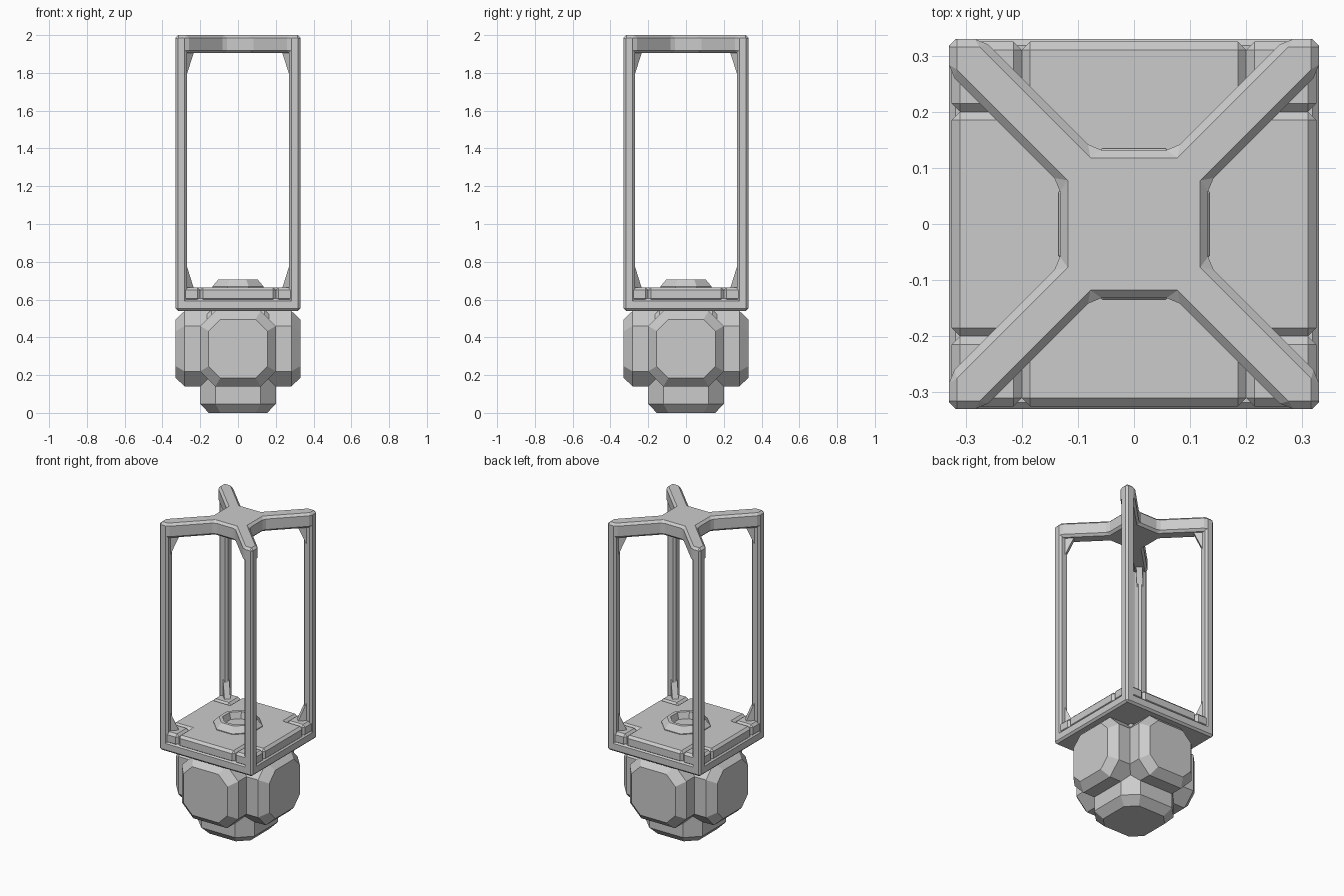
import bpy, bmesh, math
from mathutils import Matrix, Vector

cube = bpy.data.objects.get("Cube")
if cube:
    bpy.data.objects.remove(cube, do_unlink=True)

grey = bpy.data.materials.new("plain grey")
grey.use_nodes = True
grey.diffuse_color = (0.6, 0.6, 0.6, 1)
grey.node_tree.nodes["Principled BSDF"].inputs["Base Color"].default_value = (0.6, 0.6, 0.6, 1)


def finish(name, bm, matrix=None):
    bmesh.ops.recalc_face_normals(bm, faces=bm.faces)
    if matrix:
        bm.transform(matrix)
    mesh = bpy.data.meshes.new(name)
    bm.to_mesh(mesh)
    bm.free()
    mesh.materials.append(grey)
    obj = bpy.data.objects.new(name, mesh)
    bpy.context.collection.objects.link(obj)
    return obj


def loft(name, loops, matrix=None, closed=False):
    """Skin matching loops of points; cap the ends unless closed into a ring."""
    bm = bmesh.new()
    rows = [[bm.verts.new(p) for p in loop] for loop in loops]
    n = len(rows[0])
    pairs = list(zip(rows, rows[1:]))
    if closed:
        pairs.append((rows[-1], rows[0]))
    else:
        bm.faces.new(rows[0])
        bm.faces.new(rows[-1])
    for a, b in pairs:
        for i in range(n):
            j = (i + 1) % n
            bm.faces.new((a[i], a[j], b[j], b[i]))
    return finish(name, bm, matrix)


def prism(name, outline, z0, z1, bevel):
    bm = bmesh.new()
    face = bm.faces.new([bm.verts.new((x, y, z0)) for x, y in outline])
    top = bmesh.ops.extrude_face_region(bm, geom=[face])["geom"]
    verts = [v for v in top if isinstance(v, bmesh.types.BMVert)]
    bmesh.ops.translate(bm, verts=verts, vec=(0, 0, z1 - z0))
    bmesh.ops.recalc_face_normals(bm, faces=bm.faces)
    bmesh.ops.bevel(bm, geom=bm.edges[:], offset=bevel, segments=1,
                    affect='EDGES', profile=0.5)
    return finish(name, bm)


def rect(x0, x1, y0, y1):
    return [(x0, y0), (x1, y0), (x1, y1), (x0, y1)]


def four_fold(points):
    """Repeat a run of outline points at each quarter turn."""
    out = []
    for x, y in points * 1:
        out.append((x, y))
    for _ in range(3):
        points = [(-y, x) for x, y in points]
        out += points
    return out


R = 0.33          # half width of the cage
IN = 0.27         # inner side of the posts
SLOT = 0.2        # where corner pads meet the deck

# Cage: base slab, cross-shaped deck and cross-shaped roof
prism("base_slab", rect(-R, R, -R, R), 0.54, 0.605, 0.012)
prism("deck", four_fold([(0.325, -SLOT), (0.325, SLOT), (SLOT, SLOT)]), 0.59, 0.665, 0.015)
prism("roof_cross", four_fold([(0.132, -0.072), (0.132, 0.072), (R, IN), (R, R), (IN, R)]),
      1.905, 2.0, 0.014)

# Corner posts, pads and diagonal gussets
for i, (sx, sy) in enumerate([(1, 1), (-1, 1), (-1, -1), (1, -1)]):
    xs, ys = sorted((sx * IN, sx * R)), sorted((sy * IN, sy * R))
    prism(f"corner_post_{i + 1}", rect(*xs, *ys), 0.545, 1.995, 0.012)
    xs, ys = sorted((sx * SLOT, sx * 0.325)), sorted((sy * SLOT, sy * 0.325))
    prism(f"corner_pad_{i + 1}", rect(*xs, *ys), 0.59, 0.665, 0.015)
    turn = Matrix.Rotation(math.radians(45 + 90 * i), 4, 'Z')
    for label, z_end, z_tip in (("lower", 0.65, 0.775), ("upper", 1.915, 1.795)):
        tri = [(0.35, z_end), (0.345, z_end), (0.40, z_tip), (0.42, z_tip), (0.42, z_end)]
        loft(f"{label}_gusset_{i + 1}",
             [[(x, y, z) for x, z in tri[1:]] for y in (-0.018, 0.018)], turn)

# Raised octagonal ring in the middle of the deck


def octagon(r, z):
    r /= math.cos(math.pi / 8)
    return [(r * math.cos(a), r * math.sin(a), z)
            for a in (math.pi / 8 + k * math.pi / 4 for k in range(8))]


loft("deck_ring", [octagon(0.135, 0.655), octagon(0.135, 0.67), octagon(0.105, 0.705),
                   octagon(0.085, 0.705), octagon(0.07, 0.655)], closed=True)

# Lower cluster of five chamfered studs around one centre


def stud(name, direction, reach):
    h, c = 0.2, 0.08
    outline = four_fold([(h, h - c), (h - c, h)])
    steps = [(0, 1), (reach - 0.048, 1), (reach, 0.775)]
    turn = Vector(direction).to_track_quat('Z', 'Y').to_matrix().to_4x4()
    loft(name, [[(x * s, y * s, z) for x, y in outline] for z, s in steps],
         Matrix.Translation((0, 0, 0.34)) @ turn)


for name, d in (("front", (0, -1, 0)), ("back", (0, 1, 0)),
                ("left", (1, 0, 0)), ("right", (-1, 0, 0))):
    stud(f"{name}_stud", d, R)
stud("bottom_stud", (0, 0, -1), 0.34)
prism("stud_core", rect(-0.19, 0.19, -0.19, 0.19), 0.15, 0.545, 0.05)
